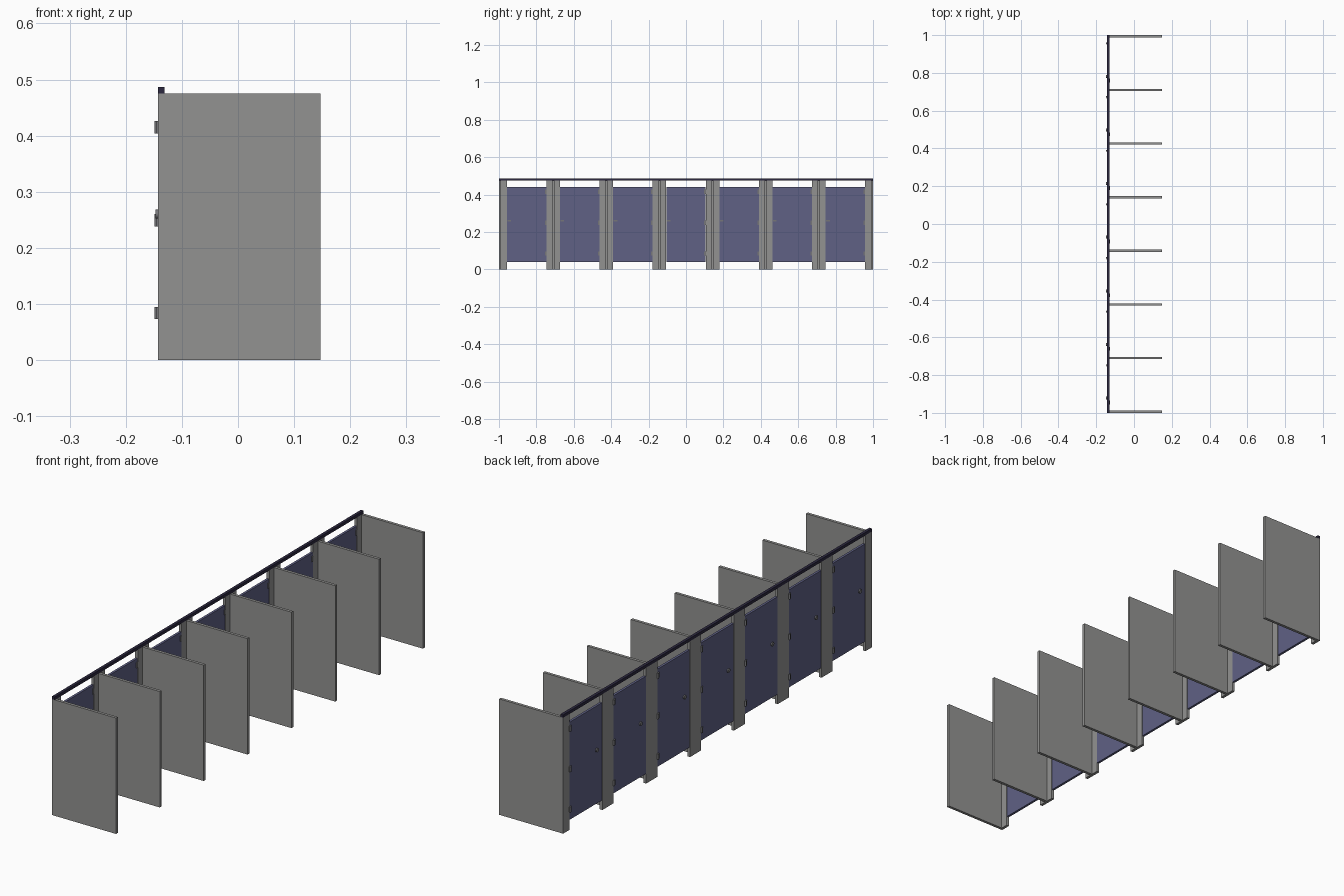
import bpy, bmesh, math
from mathutils import Matrix

if "Cube" in bpy.data.objects:
    bpy.data.objects.remove(bpy.data.objects["Cube"])


def material(name, rgb):
    m = bpy.data.materials.new(name)
    m.diffuse_color = (*rgb, 1)
    m.use_nodes = True
    m.node_tree.nodes["Principled BSDF"].inputs["Base Color"].default_value = m.diffuse_color
    return m


GREY = material("partition grey", (0.29, 0.29, 0.285))
BLUE = material("door blue", (0.115, 0.12, 0.235))
NAVY = material("rail navy", (0.025, 0.021, 0.05))
STEEL = material("hardware steel", (0.18, 0.18, 0.19))


def finish(name, bm, mat):
    me = bpy.data.meshes.new(name)
    bm.to_mesh(me)
    bm.free()
    me.materials.append(mat)
    ob = bpy.data.objects.new(name, me)
    bpy.context.collection.objects.link(ob)
    return ob


def box(name, x, y, z, mat):
    """Box from (min, max) pairs along each axis."""
    bm = bmesh.new()
    bmesh.ops.create_cube(bm, size=1)
    for v in bm.verts:
        v.co = [r[0] if c < 0 else r[1] for c, r in zip(v.co, (x, y, z))]
    return finish(name, bm, mat)


def cylinder(name, centre, radius, depth, axis, mat):
    bm = bmesh.new()
    turn = Matrix.Rotation(math.pi / 2, 4, 'Y') if axis == 'X' else Matrix()
    bmesh.ops.create_cone(bm, cap_ends=True, segments=16, radius1=radius,
                          radius2=radius, depth=depth,
                          matrix=Matrix.Translation(centre) @ turn)
    for f in bm.faces:
        f.smooth = len(f.verts) == 4
    for e in bm.edges:
        e.smooth = all(len(f.verts) == 4 for f in e.link_faces)
    return finish(name, bm, mat)


STALLS = 7
THICK = 0.012
PITCH = (2 - THICK) / STALLS
FRONT, BACK = -0.143, -0.131      # depth of the doors and pilasters
HEIGHT = 0.475
HALF = 0.036                      # half width of a pilaster

# Dividing panels, each with a pilaster at its door end
for i in range(STALLS + 1):
    y = -1 + THICK / 2 + i * PITCH
    box("divider_panel", (BACK, 0.147), (y - THICK / 2, y + THICK / 2), (0, HEIGHT), GREY)
    box("pilaster", (FRONT, BACK), (max(-1, y - HALF), min(1, y + HALF)), (0, HEIGHT), GREY)

# Doors with hinges on one edge and a knob near the other
for i in range(STALLS):
    y0 = -1 + THICK / 2 + i * PITCH + HALF + 0.001
    y1 = y0 + PITCH - 2 * HALF - 0.002
    box("door", (FRONT + 0.001, BACK - 0.001), (y0, y1), (0.04, 0.44), BLUE)
    for z in (0.084, 0.249, 0.415):
        box("hinge_plate", (FRONT - 0.003, BACK + 0.002), (y1 - 0.008, y1 + 0.001),
            (z - 0.011, z + 0.011), STEEL)
        cylinder("hinge_pin", (FRONT - 0.002, y1, z), 0.004, 0.022, 'Z', STEEL)
    cylinder("door_knob", (FRONT - 0.001, y0 + 0.035, 0.26), 0.008, 0.006, 'X', STEEL)
    box("door_latch", (BACK - 0.001, BACK + 0.003), (y0 + 0.002, y0 + 0.022),
        (0.255, 0.265), STEEL)

# Head rail along the top of the pilasters
box("head_rail", (FRONT, BACK), (-1, 1), (HEIGHT, 0.487), NAVY)
